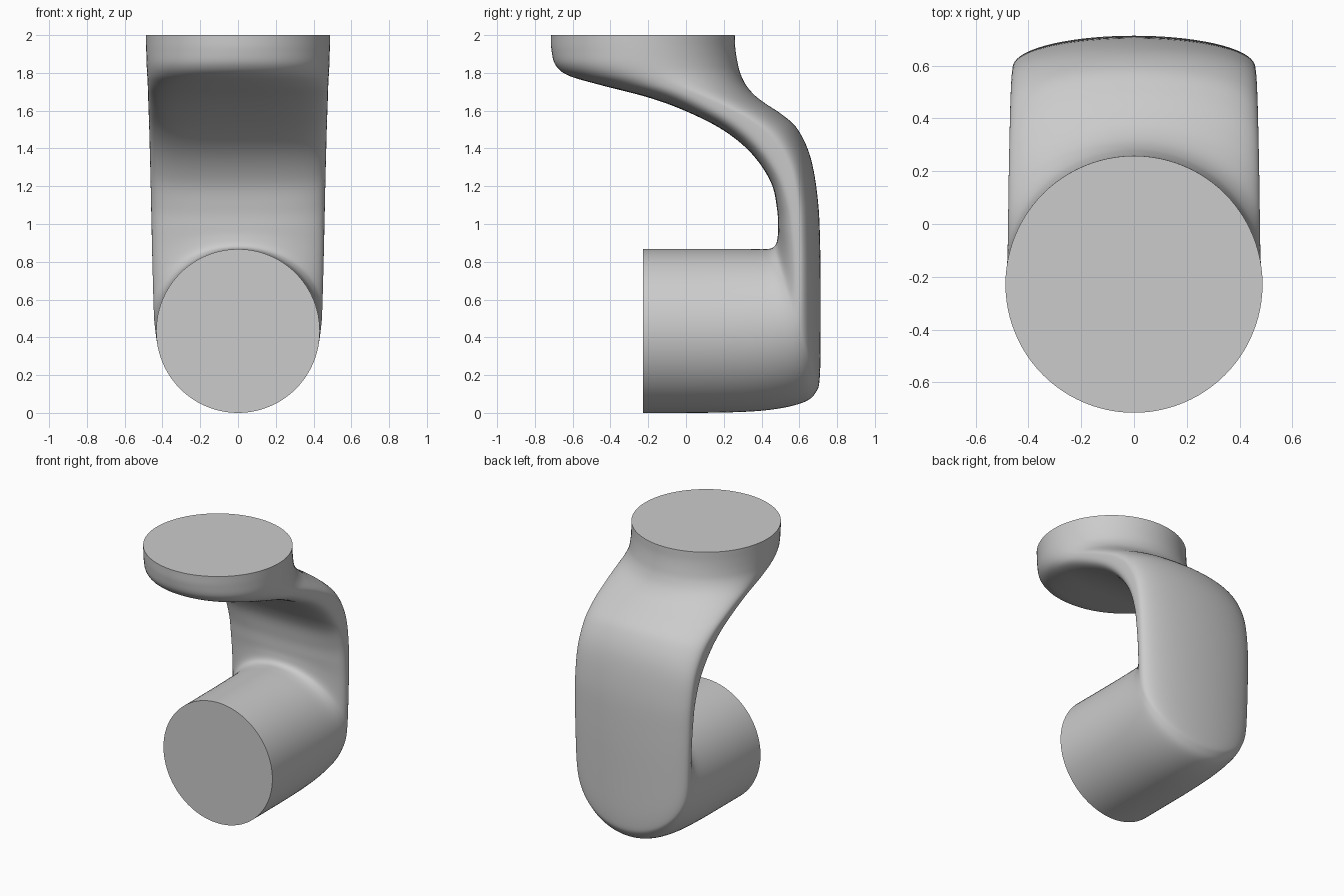
import bpy
import bmesh
from math import cos, sin, pi
from mathutils import Vector

SEGMENTS = 96      # points around each cross-section
STEPS = 6          # interpolated sections between two stations

# Remove the default object
default = bpy.data.objects.get("Cube")
if default:
    bpy.data.objects.remove(default, do_unlink=True)


def make_material(name, color):
    material = bpy.data.materials.new(name)
    material.use_nodes = True
    material.diffuse_color = color
    material.node_tree.nodes["Principled BSDF"].inputs["Base Color"].default_value = color
    return material


# Stations along the bent tube, from the upper disc to the lower round end:
# inner y, inner z, outer y, outer z, half width, squareness of the inner half
STATIONS = [Vector(row) for row in (
    (-.715, 2, .258, 2, .487, 2),
    (-.712, 1.92, .261, 1.93, .486, 2),
    (-.69, 1.84, .272, 1.86, .484, 2.05),
    (-.62, 1.785, .287, 1.8, .481, 2.1),
    (-.45, 1.735, .315, 1.74, .478, 2.4),
    (-.2, 1.67, .36, 1.685, .476, 2.9),
    (0, 1.597, .42, 1.638, .474, 3.5),
    (.2, 1.495, .51, 1.578, .471, 4.2),
    (.35, 1.37, .592, 1.5, .468, 4.8),
    (.45, 1.22, .66, 1.35, .464, 4.6),
    (.482, 1.08, .699, 1.12, .46, 3.4),
    (.487, .98, .711, .85, .456, 2.8),
    (.485, .93, .713, .5, .451, 2.4),
    (.475, .89, .709, .2, .446, 2.2),
    (.45, .871, .688, .11, .442, 2.1),
    (.4, .867, .62, .055, .438, 2),
    (.3, .867, .45, .017, .435, 2),
    (.1, .867, .2, .002, .433, 2),
    (-.228, .867, -.228, 0, .433, 2),
)]


def smooth_between(a, b, c, d, t):
    """Curve from b to c with tangents taken from the neighbours."""
    return 0.5 * (2 * b + (c - a) * t + (2 * a - 5 * b + 4 * c - d) * t ** 2
                  + (3 * b - a - 3 * c + d) * t ** 3)


def interpolated_stations():
    padded = [2 * STATIONS[0] - STATIONS[1]] + STATIONS
    padded.append(2 * STATIONS[-1] - STATIONS[-2])
    sections = []
    for i in range(len(STATIONS) - 1):
        for step in range(STEPS):
            sections.append(smooth_between(*padded[i:i + 4], step / STEPS))
    sections.append(STATIONS[-1])
    return sections


def signed_power(value, exponent):
    return abs(value) ** exponent * (1 if value >= 0 else -1)


def section_points(station):
    """Section with an elliptical outer half and a flatter inner half."""
    inner_y, inner_z, outer_y, outer_z, half_width, squareness = station
    inner = Vector((0, inner_y, inner_z))
    outer = Vector((0, outer_y, outer_z))
    centre = (inner + outer) / 2
    reach = (outer - inner) / 2
    side = Vector((half_width, 0, 0))
    for k in range(SEGMENTS):
        angle = 2 * pi * k / SEGMENTS
        power = 1 if cos(angle) > 0 else 2 / squareness
        yield (centre + reach * signed_power(cos(angle), power)
               + side * signed_power(sin(angle), power))


# Bent tube body with flat caps
bm = bmesh.new()
rings = [[bm.verts.new(p) for p in section_points(s)] for s in interpolated_stations()]
for ring, following in zip(rings, rings[1:]):
    for k in range(SEGMENTS):
        n = (k + 1) % SEGMENTS
        bm.faces.new((ring[k], ring[n], following[n], following[k]))
bm.faces.new(rings[0])
bm.faces.new(rings[-1])
bmesh.ops.recalc_face_normals(bm, faces=bm.faces)

mesh = bpy.data.meshes.new("bent_connector")
bm.to_mesh(mesh)
bm.free()
connector = bpy.data.objects.new("bent_connector", mesh)
bpy.context.collection.objects.link(connector)
mesh.materials.append(make_material("plain grey", (0.6, 0.6, 0.6, 1)))

# Smooth sides, sharp cap edges
bpy.ops.object.select_all(action="DESELECT")
connector.select_set(True)
bpy.context.view_layer.objects.active = connector
bpy.ops.object.shade_smooth_by_angle(angle=pi / 4)
